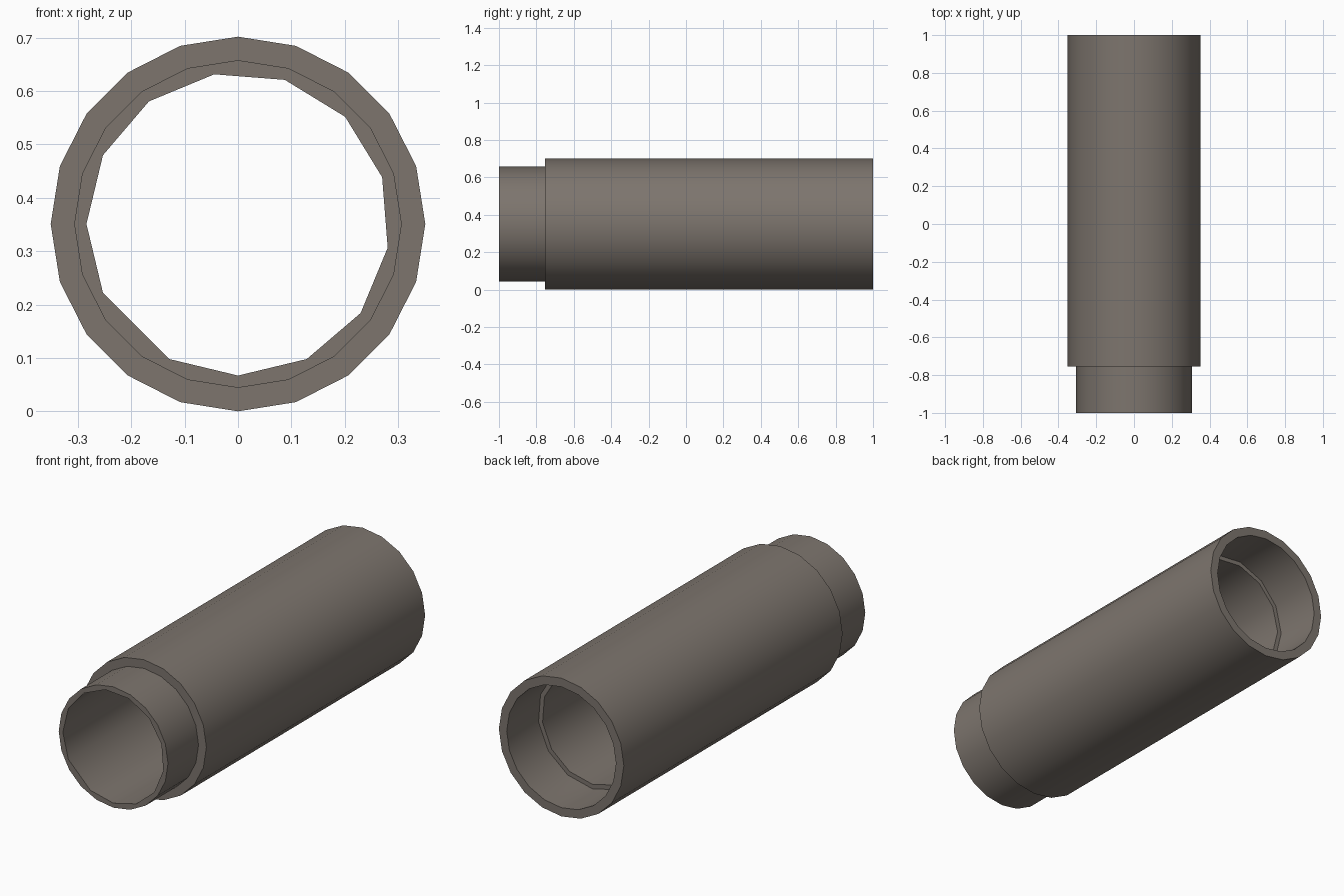
import bpy, bmesh, math

if "Cube" in bpy.data.objects:
    bpy.data.objects.remove(bpy.data.objects["Cube"])

R = 0.351            # outer radius, also height of the axis
SPIGOT = 0.307
BORE = 0.284
FINE = [234 + 18 * k for k in range(20)]     # twenty-sided outside
COARSE = [243 + 27 * k for k in range(13)]   # coarser, slightly uneven bore

bm = bmesh.new()


def ring(radius, y, angles):
    verts = [bm.verts.new((radius * math.cos(math.radians(a)), y,
                           R + radius * math.sin(math.radians(a)))) for a in angles]
    return verts, angles


def bridge(a, b):
    (va, aa), (vb, ab) = a, b
    na, nb = len(va), len(vb)
    if na == nb:
        for i in range(na):
            j = (i + 1) % na
            bm.faces.new((va[i], va[j], vb[j], vb[i]))
        return
    # different side counts: zip the rings together by angle
    i = j = 0
    while i < na or j < nb:
        nxt_a = aa[i + 1] if i + 1 < na else aa[0] + 360
        nxt_b = ab[j + 1] if j + 1 < nb else ab[0] + 360
        if j >= nb or (i < na and nxt_a <= nxt_b):
            bm.faces.new((va[i], va[(i + 1) % na], vb[j % nb]))
            i += 1
        else:
            bm.faces.new((va[i % na], vb[(j + 1) % nb], vb[j]))
            j += 1


# closed pipe section: body, shoulder, spigot, bore, socket ledge, socket wall
rings = [
    ring(R, 1.0, FINE),
    ring(R, -0.755, FINE),
    ring(SPIGOT, -0.755, FINE),
    ring(SPIGOT, -1.0, FINE),
    ring(BORE, -1.0, COARSE),
    ring(BORE, 0.75, COARSE),
    ring(SPIGOT, 0.75, COARSE),
    ring(SPIGOT, 1.0, FINE),
]
for n, r in enumerate(rings):
    bridge(r, rings[(n + 1) % len(rings)])
bmesh.ops.recalc_face_normals(bm, faces=bm.faces[:])

mesh = bpy.data.meshes.new("pipe_section")
bm.to_mesh(mesh)
bm.free()
pipe = bpy.data.objects.new("pipe_section", mesh)
bpy.context.collection.objects.link(pipe)

mat = bpy.data.materials.new("warm grey concrete")
mat.diffuse_color = (0.205, 0.178, 0.155, 1)
mat.use_nodes = True
mat.node_tree.nodes["Principled BSDF"].inputs["Base Color"].default_value = mat.diffuse_color
mesh.materials.append(mat)

bpy.context.view_layer.objects.active = pipe
pipe.select_set(True)
bpy.ops.object.shade_smooth_by_angle(angle=math.radians(40))
